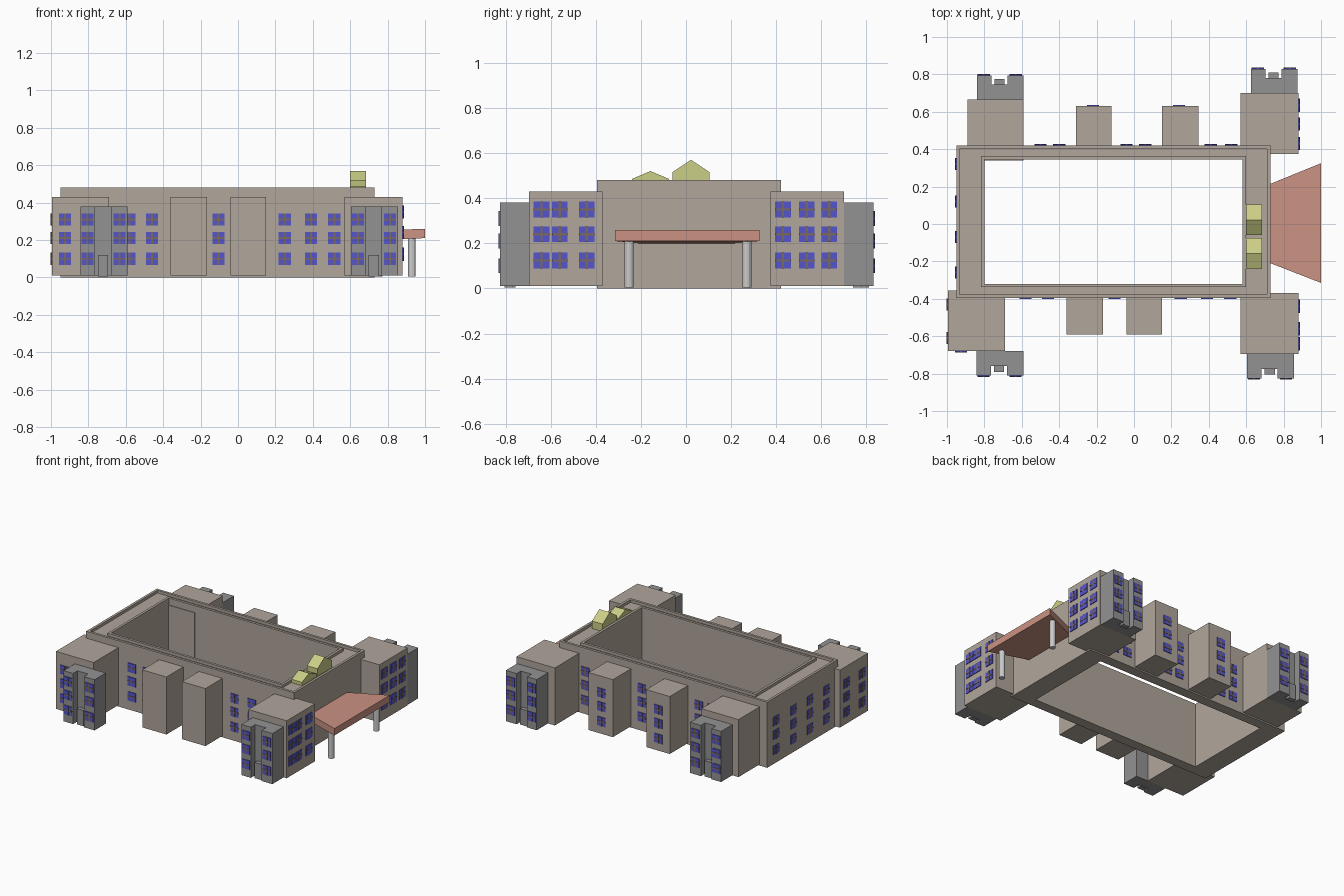
import bpy, bmesh

if "Cube" in bpy.data.objects:
    bpy.data.objects.remove(bpy.data.objects["Cube"])

def material(name, rgb):
    m = bpy.data.materials.new(name)
    m.diffuse_color = (*rgb, 1)
    m.use_nodes = True
    m.node_tree.nodes["Principled BSDF"].inputs["Base Color"].default_value = m.diffuse_color
    return m

TAN = material("wall_tan", (0.44, 0.38, 0.33))
GREY = material("stair_grey", (0.29, 0.29, 0.29))
RED = material("canopy_red", (0.60, 0.29, 0.23))
YELLOW = material("skylight_yellow", (0.60, 0.62, 0.24))
BLUE = material("window_blue", (0.09, 0.09, 0.60))
BROWN = material("bar_brown", (0.20, 0.14, 0.12))

def finish(name, bm, mats):
    bmesh.ops.recalc_face_normals(bm, faces=bm.faces)
    me = bpy.data.meshes.new(name)
    bm.to_mesh(me)
    bm.free()
    for m in mats:
        me.materials.append(m)
    ob = bpy.data.objects.new(name, me)
    bpy.context.collection.objects.link(ob)
    return ob

def add_box(bm, lo, hi, mat=0):
    vs = bmesh.ops.create_cube(bm, size=1)["verts"]
    for v in vs:
        for i in range(3):
            v.co[i] = lo[i] if v.co[i] < 0 else hi[i]
    for f in {f for v in vs for f in v.link_faces}:
        f.material_index = mat

def box(name, x0, x1, y0, y1, z0, z1, mat):
    bm = bmesh.new()
    add_box(bm, (x0, y0, z0), (x1, y1, z1))
    return finish(name, bm, [mat])

def prism(name, bottom, top, mat):
    # solid between two matching outlines
    bm = bmesh.new()
    a = [bm.verts.new(p) for p in bottom]
    b = [bm.verts.new(p) for p in top]
    bm.faces.new(a)
    bm.faces.new(b)
    for i in range(len(a)):
        j = (i + 1) % len(a)
        bm.faces.new((a[i], a[j], b[j], b[i]))
    return finish(name, bm, [mat])

# Courtyard building: rectangular rings joined into a hollow frame with parapets
OUT = (-0.95, 0.73, -0.395, 0.42)
INN = (-0.80, 0.58, -0.32, 0.345)
def inset(r, d):
    return (r[0] + d, r[1] - d, r[2] + d, r[3] - d)
P, TOP, ROOF = 0.018, 0.48, 0.46
section = [(OUT, 0), (OUT, TOP), (inset(OUT, P), TOP), (inset(OUT, P), ROOF),
           (inset(INN, -P), ROOF), (inset(INN, -P), TOP), (INN, TOP), (INN, 0)]
bm = bmesh.new()
rings = [[bm.verts.new((x, y, z)) for x, y in
          ((r[0], r[2]), (r[1], r[2]), (r[1], r[3]), (r[0], r[3]))] for r, z in section]
for k in range(len(rings)):
    a, b = rings[k], rings[(k + 1) % len(rings)]
    for i in range(4):
        j = (i + 1) % 4
        bm.faces.new((a[i], a[j], b[j], b[i]))
finish("courtyard_building", bm, [TAN])

# Corner and middle blocks
for name, x0, x1, y0, y1 in [
        ("front_left_block", -0.995, -0.69, -0.68, -0.355),
        ("back_left_block", -0.89, -0.59, 0.34, 0.665),
        ("front_right_block", 0.57, 0.88, -0.695, -0.37),
        ("back_right_block", 0.57, 0.88, 0.375, 0.70),
        ("front_bay_left", -0.36, -0.165, -0.59, -0.39),
        ("front_bay_right", -0.04, 0.15, -0.59, -0.39),
        ("back_bay_left", -0.31, -0.12, 0.41, 0.63),
        ("back_bay_right", 0.15, 0.345, 0.41, 0.63)]:
    box(name, x0, x1, y0, y1, 0.01, 0.43, TAN)

# Windows: blue pane with crossing bars, on a wall facing axis/sign
ROWS = (0.10, 0.21, 0.31)
def windows(name, axis, sign, wall, positions, rows=ROWS, size=0.065):
    bm = bmesh.new()
    h = size / 2
    for u in positions:
        for z in rows:
            for hu, hz, d, m in ((h, h, 0.005, 0), (0.005, h, 0.007, 1), (h, 0.005, 0.007, 1)):
                n = sorted((wall - sign * 0.003, wall + sign * d))
                if axis == "y":
                    add_box(bm, (u - hu, n[0], z - hz), (u + hu, n[1], z + hz), m)
                else:
                    add_box(bm, (n[0], u - hu, z - hz), (n[1], u + hu, z + hz), m)
    finish(name, bm, [BLUE, BROWN])

# Stair towers: U-shaped plan with a door in the slot
def tower(name, x0, wall, s):
    plan = [(0, 0), (0.25, 0), (0.25, 0.13), (0.163, 0.13), (0.163, 0.08),
            (0.077, 0.08), (0.077, 0.13), (0, 0.13)]
    pts = [(x0 + x, wall + s * y) for x, y in plan]
    prism(name, [(x, y, 0.01) for x, y in pts], [(x, y, 0.38) for x, y in pts], GREY)
    ya, yb = sorted((wall + s * 0.075, wall + s * 0.11))
    box(name + "_door", x0 + 0.093, x0 + 0.148, ya, yb, 0.005, 0.12, GREY)
    windows(name + "_windows", "y", s, wall + s * 0.13, (x0 + 0.037, x0 + 0.208))

tower("front_left_tower", -0.842, -0.68, -1)
tower("back_left_tower", -0.84, 0.665, 1)
tower("front_right_tower", 0.605, -0.695, -1)
tower("back_right_tower", 0.625, 0.70, 1)

windows("front_windows", "y", -1, -0.395, (-0.58, -0.46, -0.105, 0.25, 0.39, 0.515))
windows("back_windows", "y", 1, 0.42, (-0.50, -0.40, -0.04, 0.06, 0.41, 0.52))
windows("back_bay_windows", "y", 1, 0.63, (-0.22, 0.24))
windows("front_left_block_windows", "y", -1, -0.68, (-0.925,))
windows("left_windows", "x", -1, -0.95, (0.32, 0.12, -0.07, -0.26))
windows("left_block_windows", "x", -1, -0.995, (-0.43, -0.61))
HIGH = (0.124, 0.24, 0.35)
windows("right_front_windows", "x", 1, 0.88, (-0.64, -0.56, -0.44), HIGH, 0.07)
windows("right_back_windows", "x", 1, 0.88, (0.43, 0.535, 0.635), HIGH, 0.07)

# Entrance canopy and its columns
corners = [(0.73, -0.21, 0.20), (1.0, -0.315, 0.21), (1.0, 0.325, 0.21), (0.73, 0.215, 0.20)]
prism("entrance_canopy", corners, [(x, y, z + 0.05) for x, y, z in corners], RED)
for name, y in (("front_column", -0.252), ("back_column", 0.27)):
    bm = bmesh.new()
    bmesh.ops.create_cone(bm, cap_ends=True, segments=12, radius1=0.02, radius2=0.02, depth=0.205)
    bmesh.ops.translate(bm, verts=bm.verts, vec=(0.93, y, 0.1075))
    finish(name, bm, [])

# Gabled roof lights
for name, y0, y1, eave, peak in (("tall_roof_light", -0.06, 0.105, 0.515, 0.57),
                                 ("low_roof_light", -0.24, -0.075, 0.485, 0.52)):
    gable = [(y0, ROOF), (y1, ROOF), (y1, eave), ((y0 + y1) / 2, peak), (y0, eave)]
    prism(name, [(0.6, y, z) for y, z in gable], [(0.685, y, z) for y, z in gable], YELLOW)
